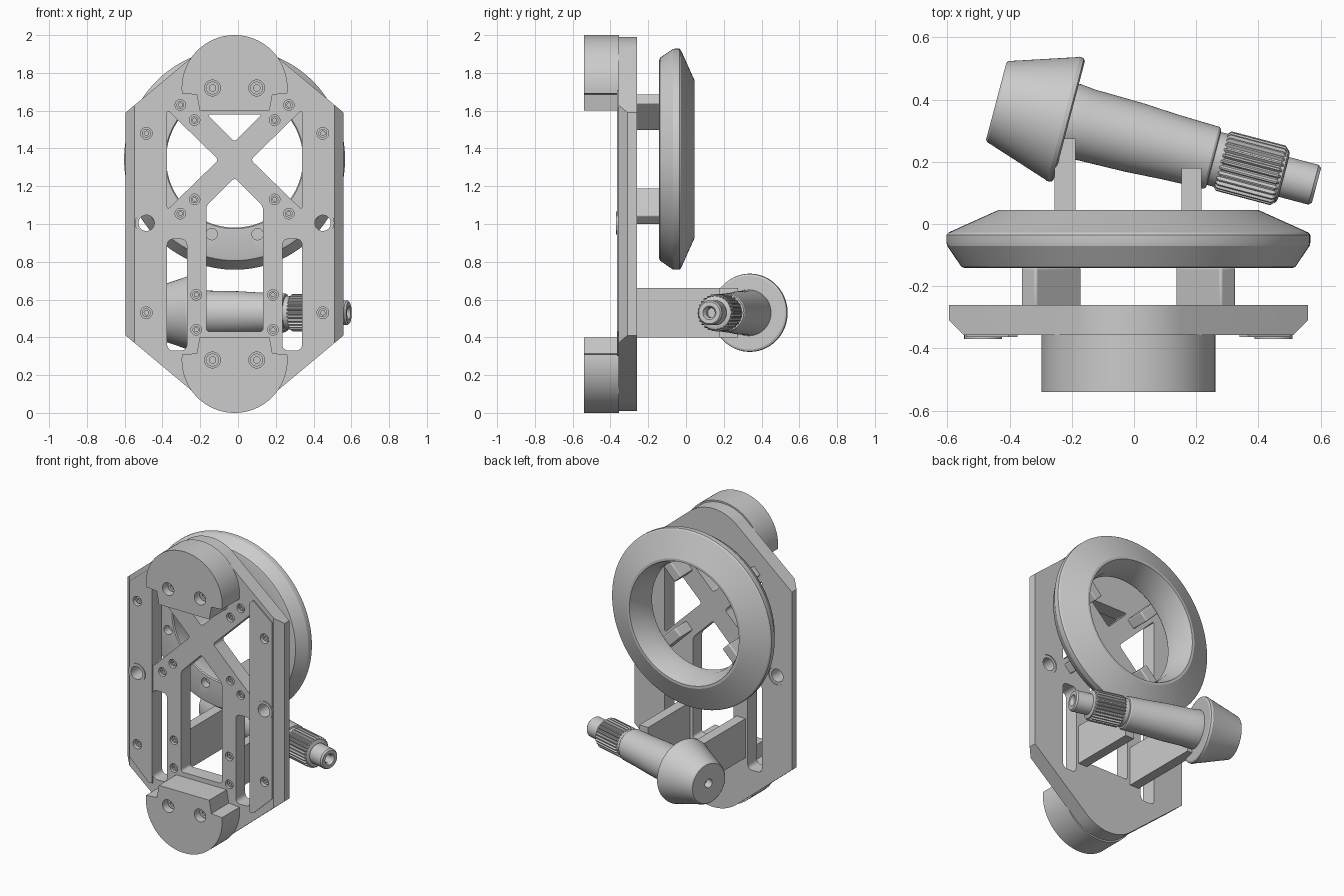
import bpy, bmesh
from math import sin, cos, pi, radians
from mathutils import Vector

if "Cube" in bpy.data.objects:
    bpy.data.objects.remove(bpy.data.objects["Cube"])

C = -0.018          # symmetry plane of the frame
ROOT = bpy.context.scene.collection


def finish(name, bm):
    bmesh.ops.recalc_face_normals(bm, faces=bm.faces[:])
    me = bpy.data.meshes.new(name)
    bm.to_mesh(me)
    bm.free()
    ob = bpy.data.objects.new(name, me)
    ROOT.objects.link(ob)
    return ob


def prism(name, pts, y0, y1, rounding=0):
    """Extrude an (x, z) outline along y, optionally rounding its corners."""
    bm = bmesh.new()
    face = bm.faces.new([bm.verts.new((x, y0, z)) for x, z in pts])
    new = bmesh.ops.extrude_face_region(bm, geom=[face])["geom"]
    bmesh.ops.translate(bm, vec=(0, y1 - y0, 0),
                        verts=[v for v in new if isinstance(v, bmesh.types.BMVert)])
    if face.is_valid and not any(len(e.link_faces) != 2 for e in face.edges):
        pass
    elif not face.is_valid:
        bmesh.ops.holes_fill(bm, edges=bm.edges[:])
    if rounding:
        edges = [e for e in bm.edges if abs(e.verts[0].co.y - e.verts[1].co.y) > 1e-4]
        bmesh.ops.bevel(bm, geom=edges, offset=rounding, segments=5, profile=0.5, affect='EDGES')
    return finish(name, bm)


def lathe(name, profile, origin, axis=(0, 1, 0), n=64, closed=False, teeth=False):
    """Revolve (radius, distance) points round an axis; open profiles get caps."""
    bm = bmesh.new()
    a = Vector(axis).normalized()
    u = Vector((0, 0, 1))
    w = a.cross(u)
    rings = []
    for r, t in profile:
        ring = []
        for k in range(n):
            q = r * (0.9 if teeth and k % 4 > 1 else 1)
            ang = 2 * pi * k / n
            ring.append(bm.verts.new(Vector(origin) + a * t + (u * cos(ang) + w * sin(ang)) * q))
        rings.append(ring)
    pairs = list(zip(rings, rings[1:])) + ([(rings[-1], rings[0])] if closed else [])
    for p, q in pairs:
        for k in range(n):
            j = (k + 1) % n
            bm.faces.new((p[k], p[j], q[j], q[k]))
    if not closed:
        bm.faces.new(rings[0])
        bm.faces.new(rings[-1])
    return finish(name, bm)


def rect(x0, x1, z0, z1):
    return [(x0, z0), (x1, z0), (x1, z1), (x0, z1)]


def drill(x, z, r, y0, y1):
    return lathe("cutter", [(r, y0), (r, y1)], (x, 0, z), n=32)


def cut(target, cutters):
    for c in cutters:
        c.hide_render = True
        m = target.modifiers.new("cut", 'BOOLEAN')
        m.operation, m.solver, m.object = 'DIFFERENCE', 'EXACT', c
    bpy.context.view_layer.update()
    ev = target.evaluated_get(bpy.context.evaluated_depsgraph_get())
    me = bpy.data.meshes.new_from_object(ev)
    target.modifiers.clear()
    target.data = me
    for c in cutters:
        bpy.data.objects.remove(c)


def screw(x, y, z, r):
    lathe("screw", [(r, 0.02), (r, 0), (r * .5, 0), (r * .5, .012)], (x, y, z), n=24)


# Frame plate: straight sides, sloping shoulders, rounded ends
quarter = [(.27 * cos(t), 1.72 + .27 * sin(t))
           for t in [radians(88 - 4 * i) for i in range(10)]] + [(.577, 1.59)]
half = quarter + [(x, 2 - z) for x, z in reversed(quarter)]
outline = [(C + x, z) for x, z in half] + [(C - x, z) for x, z in reversed(half)]
plate = prism("frame_plate", outline, -.357, -.26)

# Windows that leave the cross braces and the two legs
cutters = [
    prism("cutter", [(C, 1.435), (C + .145, 1.58), (C - .145, 1.58)], -.5, -.1, .018),
    prism("cutter", [(C, 1.245), (C - .15, 1.095), (C - .15, .43),
                     (C + .15, .43), (C + .15, 1.095)], -.5, -.1, .018)]
small = [(.287, 1.63), (.212, 1.55), (.287, 1.055), (.212, 1.13), (.203, .625), (.203, .44)]
for s in (-1, 1):
    cutters.append(prism("cutter", [(C + s * .085, 1.34), (C + s * .357, 1.605),
                                    (C + s * .357, 1.075)], -.5, -.1, .018))
    cutters.append(prism("cutter", rect(*sorted((C + s * .253, C + s * .357)), .33, .92),
                         -.5, -.1, .03))
    # long side chamfers
    bm = bmesh.new()
    prof = [(.527, -.36), (.60, -.36), (.60, -.287)]
    a, b = [[bm.verts.new((C + s * x, y, z)) for x, y in prof] for z in (-.1, 2.1)]
    bm.faces.new(a)
    bm.faces.new(b)
    for i in range(3):
        j = (i + 1) % 3
        bm.faces.new((a[i], a[j], b[j], b[i]))
    cutters.append(finish("cutter", bm))
    for dx, z in small:
        cutters.append(drill(C + s * dx, z, .028, -.5, -.33))
        screw(C + s * dx, -.347, z, .02)
    for z in (.53, 1.48):
        cutters.append(drill(C + s * .467, z, .031, -.5, -.33))
        screw(C + s * .467, -.347, z, .023)
    cutters.append(drill(C + s * .467, 1.005, .06, -.5, -.1))
cut(plate, cutters)

# Side rails and through bushings
for s in (-1, 1):
    pts = [(.522, .43), (.385, .3), (.357, .3), (.357, 1.69), (.385, 1.71), (.522, 1.6)]
    rail = prism("side_rail", [(C + s * x, z) for x, z in pts], -.364, -.34)
    x = C + s * .467
    cut(rail, [drill(x, z, r, -.5, -.2) for z, r in ((.53, .031), (1.48, .031), (1.005, .06))])
    lathe("bushing", [(.042, -.37), (.061, -.37), (.061, -.265), (.042, -.265)],
          (x, 0, 1.005), n=40, closed=True)

# Rounded end blocks with two sunk screws each
arc = [(.28 * cos(t), 1.72 + .28 * sin(t)) for t in [radians(-6 + 4 * i) for i in range(49)]]
block_pts = arc + [(-.2, 1.685), (-.185, 1.6), (.185, 1.6), (.2, 1.685)]
for name, flip in (("top_block", False), ("bottom_block", True)):
    block = prism(name, [(C + x, 2 - z if flip else z) for x, z in block_pts], -.54, -.355)
    z = .28 if flip else 1.72
    cut(block, [drill(C + s * .117, z, .042, -.7, -.48) for s in (-1, 1)])
    for s in (-1, 1):
        screw(C + s * .117, -.495, z, .034)

# Large bevelled ring with bolt holes in its front face
ZR = 1.343
ring = lathe("bevel_ring", [(.362, -.135), (.368, -.142), (.525, -.142), (.537, -.138), (.583, -.07),
                            (.585, -.06), (.585, -.035), (.578, -.027), (.418, .045),
                            (.402, .045), (.362, -.06)], (C, 0, ZR), n=128, closed=True)
cut(ring, [drill(C + .415 * cos(radians(a)), ZR + .415 * sin(radians(a)), .03, -.3, -.09)
           for q in range(0, 360, 90) for a in (q - 17, q + 17)])

# Four radial standoffs joining ring to plate
for sx in (-1, 1):
    for sz in (-1, 1):
        d, p = Vector((sx, sz)).normalized(), Vector((-sz, sx)).normalized()
        pts = [Vector((C, ZR)) + d * r + p * w
               for r, w in ((.247, -.034), (.455, -.034), (.455, .034), (.247, .034))]
        ob = prism("ring_standoff", pts, -.275, -.138)
        m = ob.modifiers.new("bevel", 'BEVEL')
        m.width, m.segments = .008, 3

# Two arms carrying the shaft
prism("shaft_arm_left", rect(C - .237, C - .17, .4, .66), -.27, .275)
prism("shaft_arm_right", rect(C + .17, C + .235, .4, .66), -.27, .18)

# Pinion: tapered head, shaft, splines and end stub on one slanted axis
P0 = (-.443, .395, .53)
AX = (.967, -.2547, 0)
lathe("pinion_head", [(.028, .05), (.028, 0), (.128, 0), (.135, .006), (.203, .215), (.207, .224),
                      (.205, .238), (.195, .243), (.12, .243)], P0, AX, n=96)
lathe("pinion_shaft", [(.12, .23), (.122, .25), (.117, .30), (.114, .458), (.107, .58),
                       (.103, .715), (.098, .722), (.088, .724), (.088, .95), (.078, .955),
                       (.066, .956), (.066, 1.055), (.058, 1.065), (.036, 1.065),
                       (.026, 1.05), (.026, 1.0)], P0, AX, n=72)
lathe("pinion_splines", [(.09, .748), (.099, .757), (.099, .937), (.09, .946)], P0, AX,
      n=112, teeth=True)

# Smooth the round surfaces, keep the edges crisp
bpy.ops.object.select_all(action='SELECT')
bpy.context.view_layer.objects.active = plate
bpy.ops.object.shade_smooth_by_angle(angle=radians(22))
